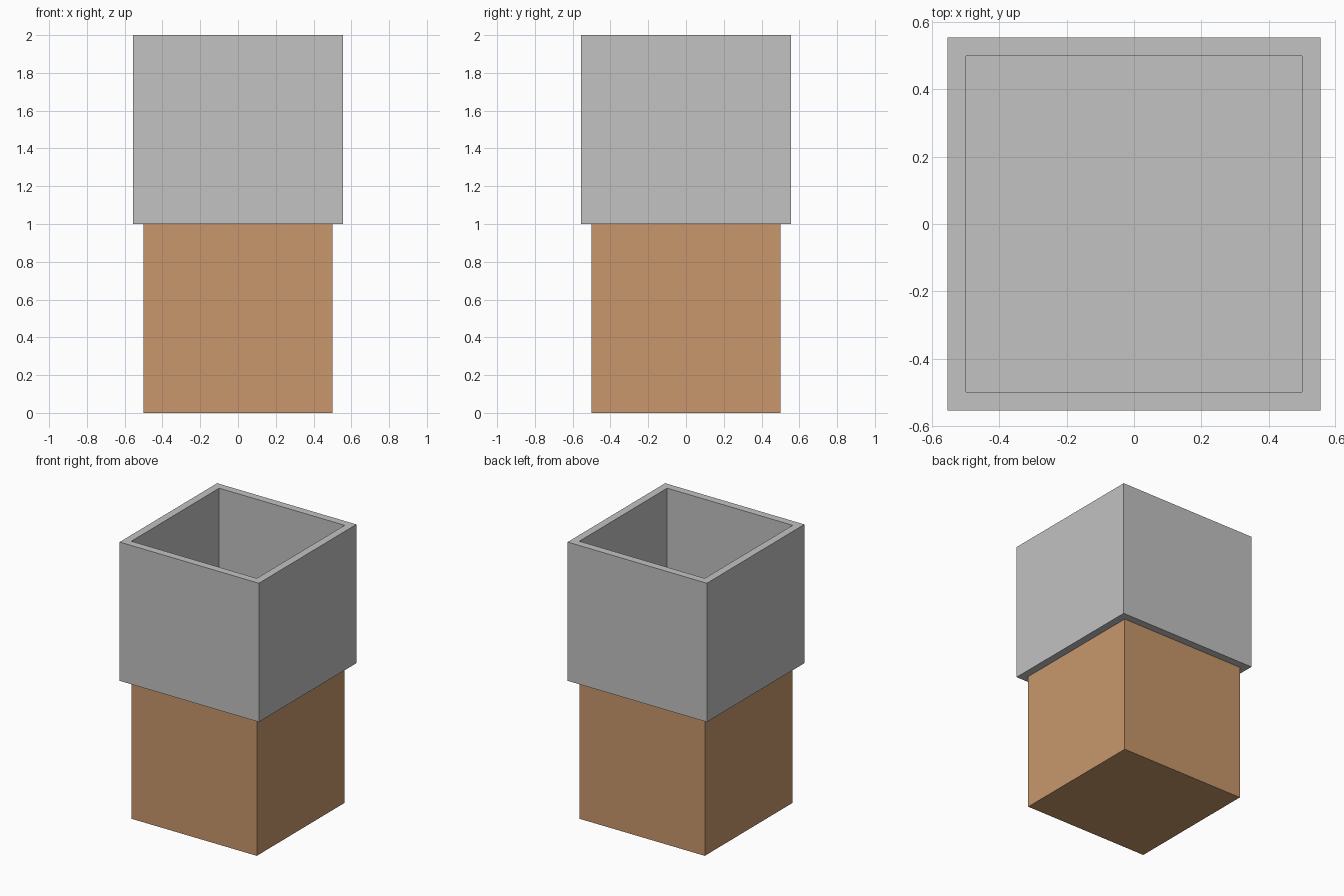
import bpy
import bmesh
from mathutils import Matrix

cube = bpy.data.objects.get("Cube")
if cube:
    bpy.data.objects.remove(cube, do_unlink=True)


def make_material(name, rgb):
    mat = bpy.data.materials.new(name)
    mat.use_nodes = True
    colour = (*rgb, 1.0)
    mat.diffuse_color = colour
    mat.node_tree.nodes["Principled BSDF"].inputs["Base Color"].default_value = colour
    return mat


def make_box(name, width, bottom, top, mat, wall=0.0):
    """Square box on the z axis; a wall thickness makes it an open tub."""
    bm = bmesh.new()
    size = Matrix.Diagonal((width, width, top - bottom, 1))
    bmesh.ops.create_cube(bm, size=1, matrix=Matrix.Translation((0, 0, (top + bottom) / 2)) @ size)
    if wall:
        lid = max(bm.faces, key=lambda f: f.calc_center_median().z)
        bmesh.ops.inset_region(bm, faces=[lid], thickness=wall, use_even_offset=True)
        # Sink the inset lid to form the inner walls and floor
        floor = bmesh.ops.extrude_discrete_faces(bm, faces=[lid])["faces"][0]
        bmesh.ops.translate(bm, verts=floor.verts, vec=(0, 0, bottom + wall - top))
    bmesh.ops.recalc_face_normals(bm, faces=bm.faces)
    mesh = bpy.data.meshes.new(name)
    bm.to_mesh(mesh)
    bm.free()
    mesh.materials.append(mat)
    obj = bpy.data.objects.new(name, mesh)
    bpy.context.collection.objects.link(obj)
    return obj


tan = make_material("tan", (0.58, 0.31, 0.15))
grey = make_material("light grey", (0.54, 0.54, 0.54))

# Solid lower block
make_box("base_block", 1.0, 0.0, 1.0, tan)

# Open container resting on the block
make_box("open_container", 1.11, 1.0, 2.0, grey, wall=0.055)
